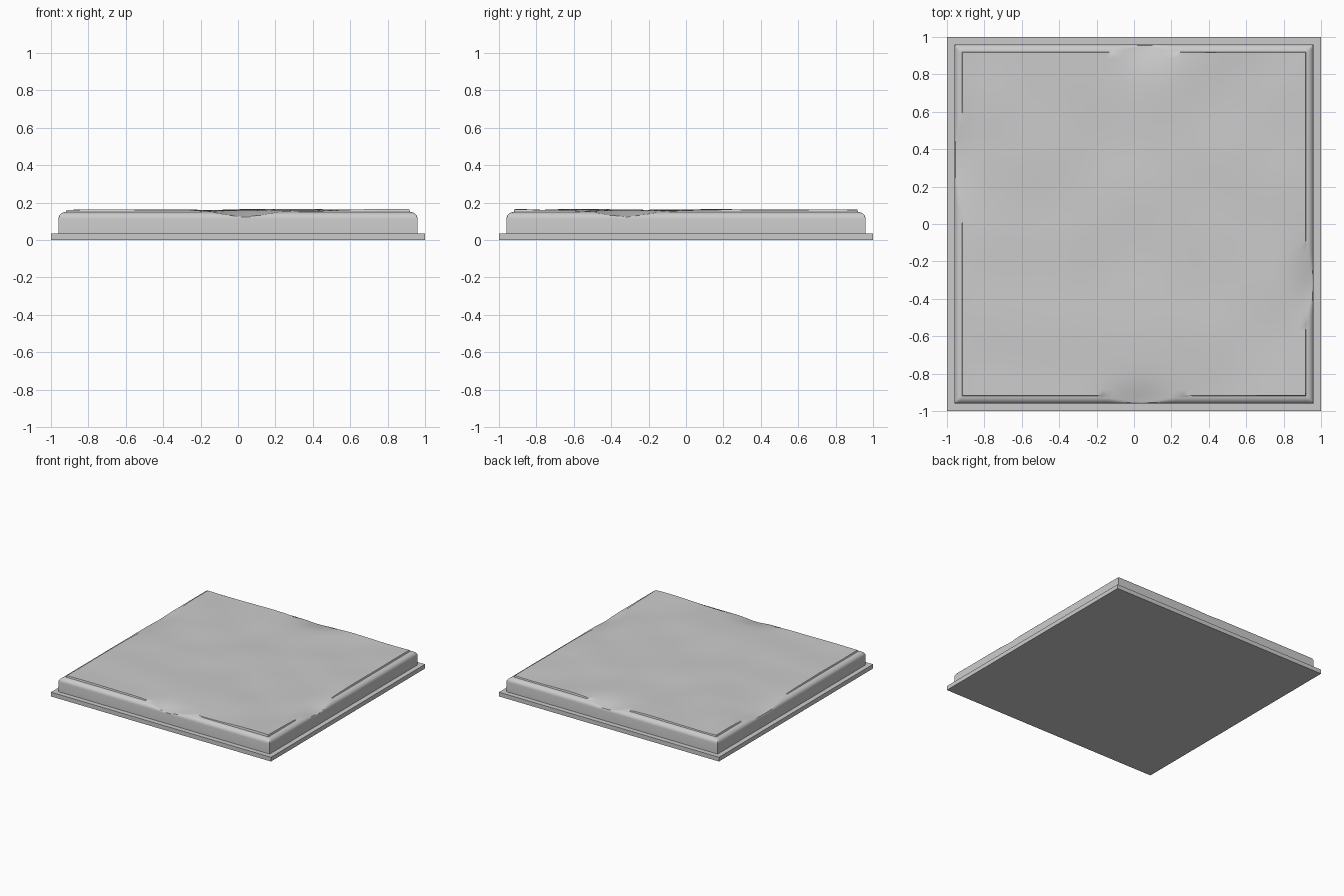
import bpy, bmesh, math
from mathutils import Vector, noise

if "Cube" in bpy.data.objects:
    bpy.data.objects.remove(bpy.data.objects["Cube"])

stone = bpy.data.materials.new("grey_stone")
stone.use_nodes = True
grey = (0.6, 0.6, 0.6, 1)
stone.diffuse_color = grey
stone.node_tree.nodes["Principled BSDF"].inputs["Base Color"].default_value = grey

PLATE_TOP, HALF, WALL_TOP, RIM = 0.035, 0.96, 0.115, 0.04


def add_object(name, bm):
    bmesh.ops.recalc_face_normals(bm, faces=bm.faces)
    mesh = bpy.data.meshes.new(name)
    bm.to_mesh(mesh)
    bm.free()
    mesh.materials.append(stone)
    obj = bpy.data.objects.new(name, mesh)
    bpy.context.collection.objects.link(obj)
    return obj


# Base plate
bm = bmesh.new()
bmesh.ops.create_cube(bm, size=1)
for v in bm.verts:
    v.co = (v.co.x * 2, v.co.y * 2, (v.co.z + 0.5) * PLATE_TOP)
add_object("base_plate", bm)

# Worn hollows along the edges: x, y, radius along x, radius along y, depth
HOLLOWS = [(0.03, -1, 0.17, 0.13, 0.04), (0.07, 1, 0.17, 0.13, 0.035),
           (1, -0.32, 0.13, 0.18, 0.04), (-1, 0.35, 0.13, 0.25, 0.03)]


def worn_height(x, y):
    z = 0.161 + 0.009 * noise.noise(Vector((x * 2.6, y * 2.6, 3.1)))
    for hx, hy, rx, ry, depth in HOLLOWS:
        z -= depth * math.exp(-((x - hx) / rx) ** 2 - ((y - hy) / ry) ** 2)
    return z


def rim_height(d):
    if d > RIM + 0.001:
        return 1.0
    t = min(d / RIM, 1)
    return WALL_TOP + 0.035 * math.sqrt(1 - (1 - t) ** 2)


# Grid lines: close together on the rounded rim, even across the middle
rim_steps = [RIM * (1 - math.cos(i * math.pi / 12)) for i in range(7)]
inner = HALF - RIM - 0.004
count = 64
lines = [-HALF + s for s in rim_steps]
lines += [-inner + 2 * inner * i / count for i in range(count + 1)]
lines += [HALF - s for s in reversed(rim_steps)]

# Slab with a rounded rim and an uneven worn top
bm = bmesh.new()
rows = []
for y in lines:
    row = []
    for x in lines:
        d = HALF - max(abs(x), abs(y))
        row.append(bm.verts.new((x, y, min(worn_height(x, y), rim_height(d)))))
    rows.append(row)
for a, b in zip(rows, rows[1:]):
    for i in range(len(a) - 1):
        bm.faces.new((a[i], a[i + 1], b[i + 1], b[i]))
border = [e for e in bm.edges if e.is_boundary]
walls = bmesh.ops.extrude_edge_only(bm, edges=border)["geom"]
for v in walls:
    if isinstance(v, bmesh.types.BMVert):
        v.co.z = PLATE_TOP
slab = add_object("worn_slab", bm)

bpy.ops.object.select_all(action="DESELECT")
slab.select_set(True)
bpy.context.view_layer.objects.active = slab
bpy.ops.object.shade_smooth_by_angle(angle=math.radians(35))
